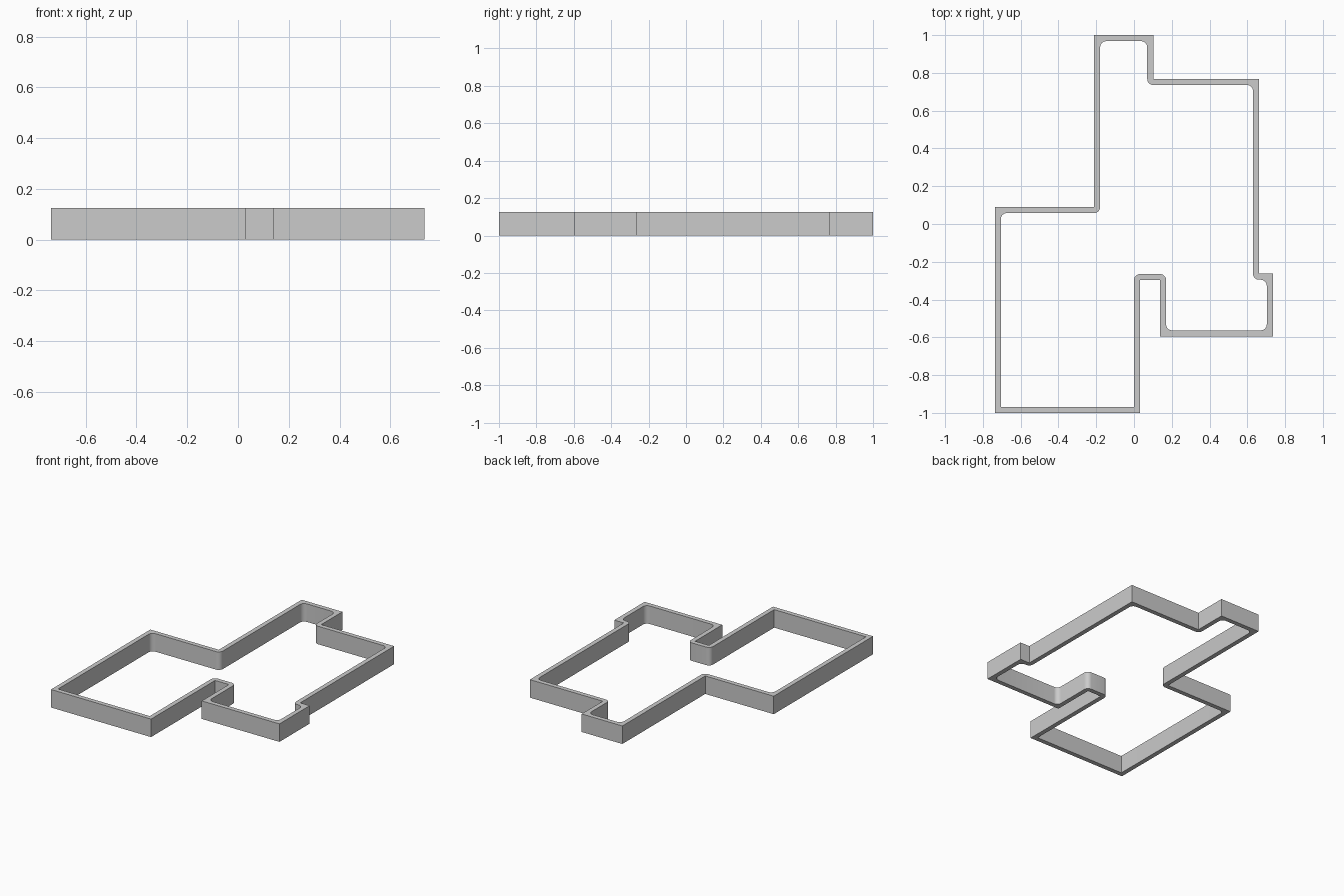
import bpy, bmesh, math
from mathutils import Vector

cube = bpy.data.objects.get("Cube")
if cube:
    bpy.data.objects.remove(cube)

HEIGHT, WALL, RADIUS, STEPS = 0.125, 0.032, 0.032, 8

# Outer outline, counter-clockwise; the first two corners stay sharp inside
outline = [Vector((x, y, 0)) for x, y in (
    (-0.737, -1), (0.032, -1), (0.032, -0.297), (0.138, -0.297),
    (0.138, -0.595), (0.735, -0.595), (0.735, -0.263), (0.662, -0.263),
    (0.662, 0.768), (0.102, 0.768), (0.102, 1), (-0.211, 1),
    (-0.211, 0.09), (-0.737, 0.09))]
SHARP = (0, 1)


def inner_corner(i):
    """Inner wall points at corner i: one when sharp, an arc when rounded."""
    p = outline[i]
    d1 = (p - outline[i - 1]).normalized()
    d2 = (outline[(i + 1) % len(outline)] - p).normalized()
    up = Vector((0, 0, 1))
    q = p + WALL * (up.cross(d1) + up.cross(d2))
    if i in SHARP:
        return [q]
    centre = q + RADIUS * (d2 - d1)
    angles = [math.pi / 2 * k / STEPS for k in range(STEPS + 1)]
    return [centre + RADIUS * (d1 * math.sin(a) - d2 * math.cos(a)) for a in angles]


# Flat ring: one quad per wall run, a fan at each rounded corner
bm = bmesh.new()
outer = [bm.verts.new(p) for p in outline]
inner = [[bm.verts.new(p) for p in inner_corner(i)] for i in range(len(outline))]
for i, arc in enumerate(inner):
    j = (i + 1) % len(inner)
    bm.faces.new((outer[i], outer[j], inner[j][0], arc[-1]))
    for a, b in zip(arc, arc[1:]):
        bm.faces.new((outer[i], b, a))

# Raise the ring into a wall
raised = bmesh.ops.extrude_face_region(bm, geom=bm.faces[:])
top = [v for v in raised["geom"] if isinstance(v, bmesh.types.BMVert)]
bmesh.ops.translate(bm, verts=top, vec=(0, 0, HEIGHT))
bmesh.ops.recalc_face_normals(bm, faces=bm.faces[:])
mesh = bpy.data.meshes.new("outline_wall")
bm.to_mesh(mesh)
bm.free()

wall = bpy.data.objects.new("outline_wall", mesh)
bpy.context.collection.objects.link(wall)

# Plain grey
grey = bpy.data.materials.new("light_grey")
grey.use_nodes = True
grey.diffuse_color = (0.6, 0.6, 0.6, 1)
grey.node_tree.nodes["Principled BSDF"].inputs["Base Color"].default_value = (0.6, 0.6, 0.6, 1)
mesh.materials.append(grey)

bpy.ops.object.select_all(action="DESELECT")
wall.select_set(True)
bpy.context.view_layer.objects.active = wall
bpy.ops.object.shade_smooth_by_angle(angle=math.radians(30))
